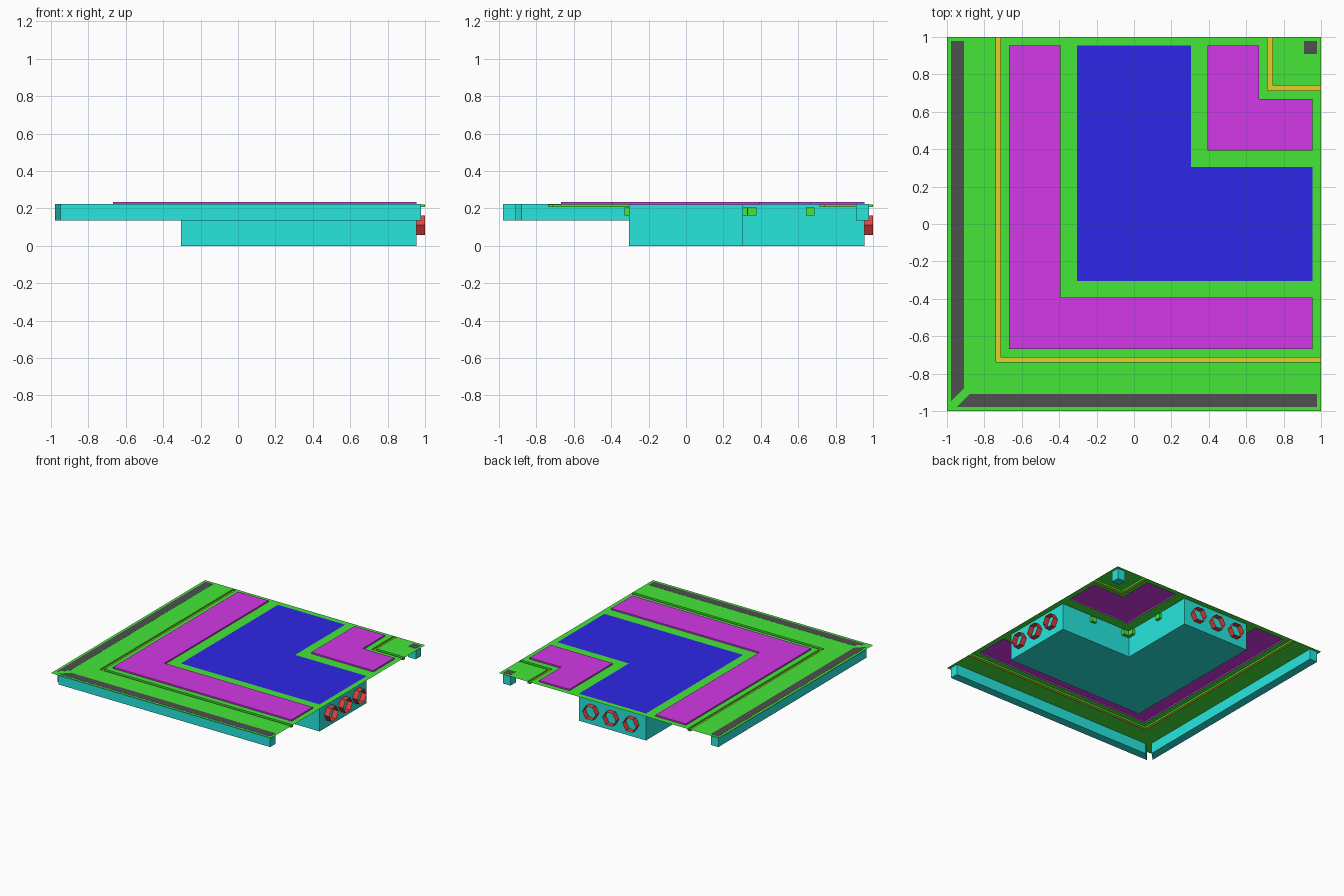
import bpy, bmesh, math
from mathutils import Matrix, Vector

cube = bpy.data.objects.get("Cube")
if cube:
    bpy.data.objects.remove(cube, do_unlink=True)


def material(name, r, g, b):
    m = bpy.data.materials.new(name)
    m.use_nodes = True
    m.diffuse_color = (r, g, b, 1)
    m.node_tree.nodes["Principled BSDF"].inputs["Base Color"].default_value = (r, g, b, 1)
    return m


GREEN = material("green", .06, .8, .04)
PURPLE = material("purple", .65, .04, .8)
BLUE = material("blue", .027, .02, .8)
CYAN = material("cyan", .02, .8, .73)
YELLOW = material("yellow", .8, .64, .02)
GREY = material("dark grey", .08, .08, .08)
RED = material("red", .8, .05, .05)

GROUND = .222          # height of the ground sheet
END = .955             # where panels and channel stop short of the tile edge
IN, OUT = .305, -.305  # inner and outer corner of the channel


def finish(name, bm, *mats):
    me = bpy.data.meshes.new(name)
    bm.to_mesh(me)
    bm.free()
    for m in mats:
        me.materials.append(m)
    ob = bpy.data.objects.new(name, me)
    bpy.context.collection.objects.link(ob)
    return ob


def band(a, b, end):
    """Corner-shaped outline running between diagonal offsets a and b."""
    return [(a, a), (end, a), (end, b), (b, b), (b, end), (a, end)]


def rect(x0, y0, x1, y1):
    return [(x0, y0), (x1, y0), (x1, y1), (x0, y1)]


def flip(pts):
    """Mirror an outline across the tile diagonal, keeping its winding."""
    return [(y, x) for x, y in reversed(pts)]


def add_prism(bm, pts, z0, z1, top=0, side=0, bottom=0, open_bottom=False, open_top=False):
    lo = [bm.verts.new((x, y, z0)) for x, y in pts]
    hi = [bm.verts.new((x, y, z1)) for x, y in pts]
    if not open_top:
        bm.faces.new(hi).material_index = top
    if not open_bottom:
        bm.faces.new(lo[::-1]).material_index = bottom
    for i in range(len(pts)):
        j = (i + 1) % len(pts)
        bm.faces.new((lo[i], lo[j], hi[j], hi[i])).material_index = side


# Ground sheet: nested corner bands, open where panels and gutters sit
G1, G2 = -.739, -.713
G3, G4 = .715, .741
P1, P2, P3, P4 = -.668, -.393, .392, .667
bm = bmesh.new()
outlines = [band(a, b, 1) for a, b in ((-1, G1), (G2, P1), (P2, OUT), (IN, P3), (P4, G3))]
outlines.append(rect(G4, G4, 1, 1))
for a, b in ((P1, P2), (OUT, IN), (P3, P4)):
    strip = rect(END, a, 1, b)
    outlines += [strip, flip(strip)]
for pts in outlines:
    bm.faces.new([bm.verts.new((x, y, GROUND)) for x, y in pts])
finish("ground_sheet", bm, GREEN)

# Recessed gutters with a coloured floor
for name, a, b in (("outer_gutter", G1, G2), ("inner_gutter", G3, G4)):
    bm = bmesh.new()
    add_prism(bm, band(a, b, 1), GROUND - .014, GROUND, side=0, bottom=1, open_top=True)
    finish(name, bm, GREEN, YELLOW)

# Raised hollow panels
for name, a, b in (("outer_panel", P1, P2), ("inner_panel", P3, P4)):
    bm = bmesh.new()
    add_prism(bm, band(a, b, END), GROUND, GROUND + .012, open_bottom=True)
    finish(name, bm, PURPLE)

# Deep channel with a coloured top
bm = bmesh.new()
add_prism(bm, band(OUT, IN, END), 0, GROUND, top=1)
finish("channel", bm, CYAN, BLUE)

# Edge beams with a mitred corner, and the corner post
front = [(-.948, -.979), (.978, -.979), (.978, -.91), (-.879, -.91)]
post = rect(.91, .91, .979, .979)
for name, pts in (("front_beam", front), ("side_beam", flip(front)), ("corner_post", post)):
    bm = bmesh.new()
    add_prism(bm, pts, .135, GROUND + .001, top=1)
    finish(name, bm, CYAN, GREY)

# Small brackets on the channel walls
LOW, HIGH = .163, .205
bm = bmesh.new()
add_prism(bm, band(IN, IN + .027, IN + .072), LOW, HIGH)
add_prism(bm, band(OUT - .023, OUT, OUT + .045), LOW, HIGH)
for y in (IN, OUT - .023):
    pts = rect(.642, y, .687, y + .023)
    add_prism(bm, pts, LOW, HIGH)
    add_prism(bm, flip(pts), LOW, HIGH)
finish("wall_brackets", bm, GREEN)


# Thin-walled open hexagonal collars on both channel ends
def add_collar(bm, matrix, radius=.061, length=1 - END):
    base, rim = ([bm.verts.new(matrix @ Vector((h, radius * math.cos(k * math.pi / 3),
                                                radius * math.sin(k * math.pi / 3))))
                  for k in range(6)] for h in (0, length))
    for k in range(6):
        n = (k + 1) % 6
        bm.faces.new((base[k], base[n], rim[n], rim[k]))


for name, turn in (("side_collars", 0), ("back_collars", math.pi / 2)):
    bm = bmesh.new()
    for offset in (-.183, 0, .183):
        add_collar(bm, Matrix.Rotation(turn, 4, 'Z') @ Matrix.Translation((END, offset, .11)))
    finish(name, bm, RED)
